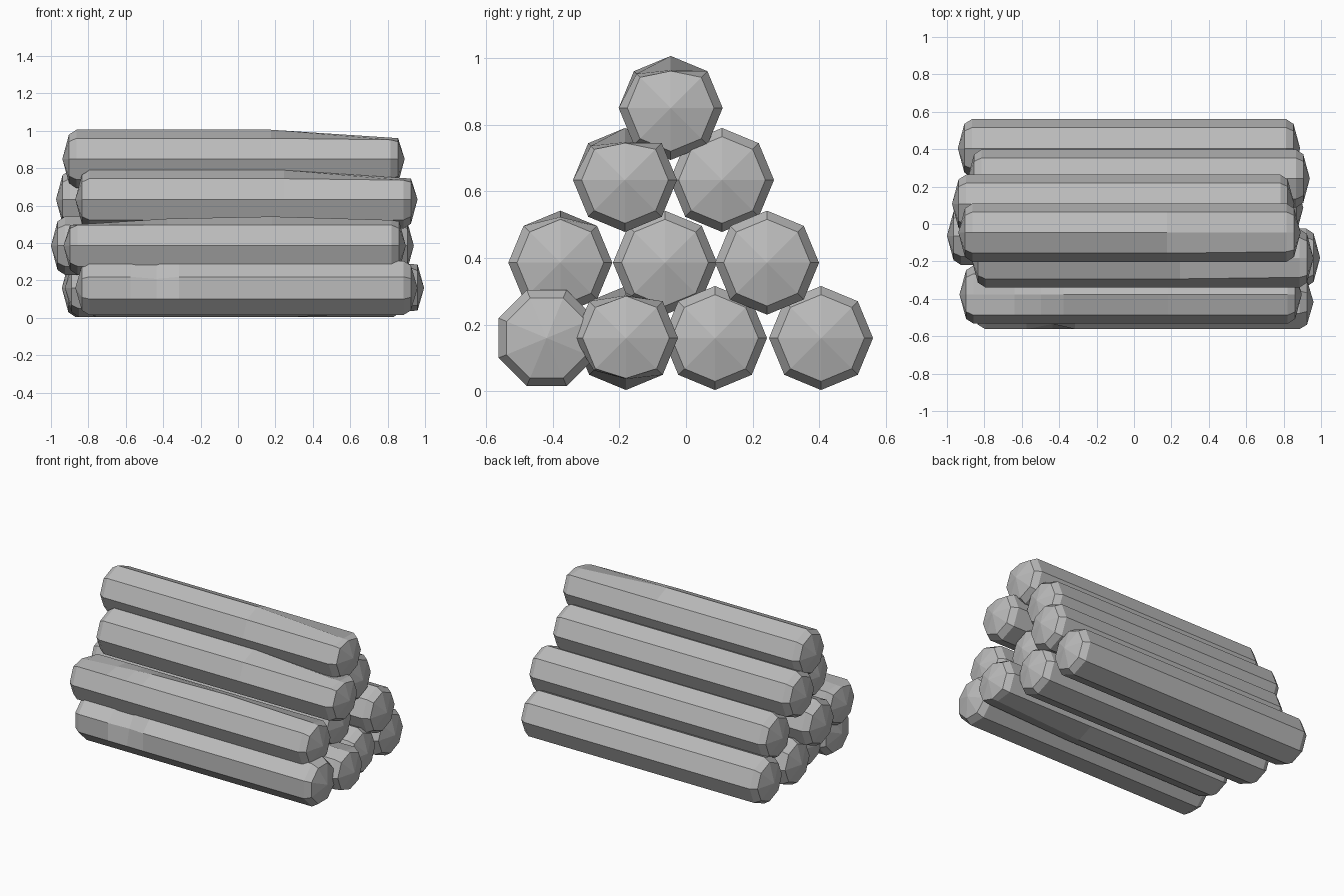
import bpy, bmesh
from math import sin, cos, radians

cube = bpy.data.objects.get("Cube")
if cube:
    bpy.data.objects.remove(cube, do_unlink=True)

grey = bpy.data.materials.new("weathered_grey")
grey.use_nodes = True
COLOUR = (0.5, 0.5, 0.5, 1)
grey.diffuse_color = COLOUR
bsdf = grey.node_tree.nodes["Principled BSDF"]
bsdf.inputs["Base Color"].default_value = COLOUR
bsdf.inputs["Roughness"].default_value = 0.8

SIDES, RADIUS, RIM, HALF = 8, 0.156, 0.13, 0.915


def make_log(name, x, y, z, turn=0, dents=()):
    """Eight-sided log along x with chamfered, slightly domed ends.
    Each dent is (corner, x position, reach, depth)."""
    bm = bmesh.new()
    stations = [(-HALF + 0.035, RIM), (-HALF + 0.075, RADIUS)]
    stations += [(s, RADIUS) for s in (-0.62, -0.48, -0.36, 0.2)]
    stations += [(HALF - 0.075, RADIUS), (HALF - 0.035, RIM)]
    rings = []
    for sx, base in stations:
        ring = []
        for k in range(SIDES):
            r = base
            for corner, dx, reach, depth in dents:
                if corner == k:
                    fade = max(0, 1 - abs(sx - dx) / reach)
                    r = min(r, RADIUS - depth * fade)
            a = radians(turn + k * 360 / SIDES)
            ring.append(bm.verts.new((sx, r * cos(a), r * sin(a))))
        rings.append(ring)
    # bark
    for a, b in zip(rings, rings[1:]):
        for k in range(SIDES):
            n = (k + 1) % SIDES
            bm.faces.new((a[k], a[n], b[n], b[k]))
    # domed cut ends
    for ring, tip_x in ((rings[0], -HALF), (rings[-1], HALF)):
        tip = bm.verts.new((tip_x, 0, 0))
        for k in range(SIDES):
            bm.faces.new((ring[k], ring[(k + 1) % SIDES], tip))
    bmesh.ops.recalc_face_normals(bm, faces=bm.faces)
    mesh = bpy.data.meshes.new(name)
    bm.to_mesh(mesh)
    bm.free()
    mesh.materials.append(grey)
    log = bpy.data.objects.new(name, mesh)
    log.location = (x, y, z)
    bpy.context.collection.objects.link(log)


# Wear patterns
worn_top = [(2, 0.88, 0.68, 0.045), (3, 0.88, 0.68, 0.012)]
worn_both = [(2, 0.88, 0.68, 0.02), (2, -0.88, 0.7, 0.045)]
worn_under = [(6, 0.88, 0.68, 0.035), (2, 0.88, 0.68, 0.03), (5, 0.88, 0.68, 0.02)]
knot_dent = [(3, -0.48, 0.12, 0.03)]

# Bottom row
make_log("bottom_log_front", 0.045, -0.418, 0.16, 22.5, knot_dent)
make_log("bottom_log_front_middle", 0.08, -0.18, 0.16, 0, worn_under)
make_log("bottom_log_back_middle", -0.01, 0.087, 0.16)
make_log("bottom_log_back", -0.027, 0.405, 0.16)
# Second row
make_log("second_log_front", -0.018, -0.377, 0.386, 0, worn_both)
make_log("second_log_middle", -0.085, -0.063, 0.386)
make_log("second_log_back", 0.025, 0.243, 0.386)
# Third row
make_log("third_log_front", 0.045, -0.183, 0.634, 0, worn_top)
make_log("third_log_back", -0.058, 0.108, 0.634)
# Top of the stack
make_log("top_log", -0.024, -0.046, 0.85, 0, worn_top)
